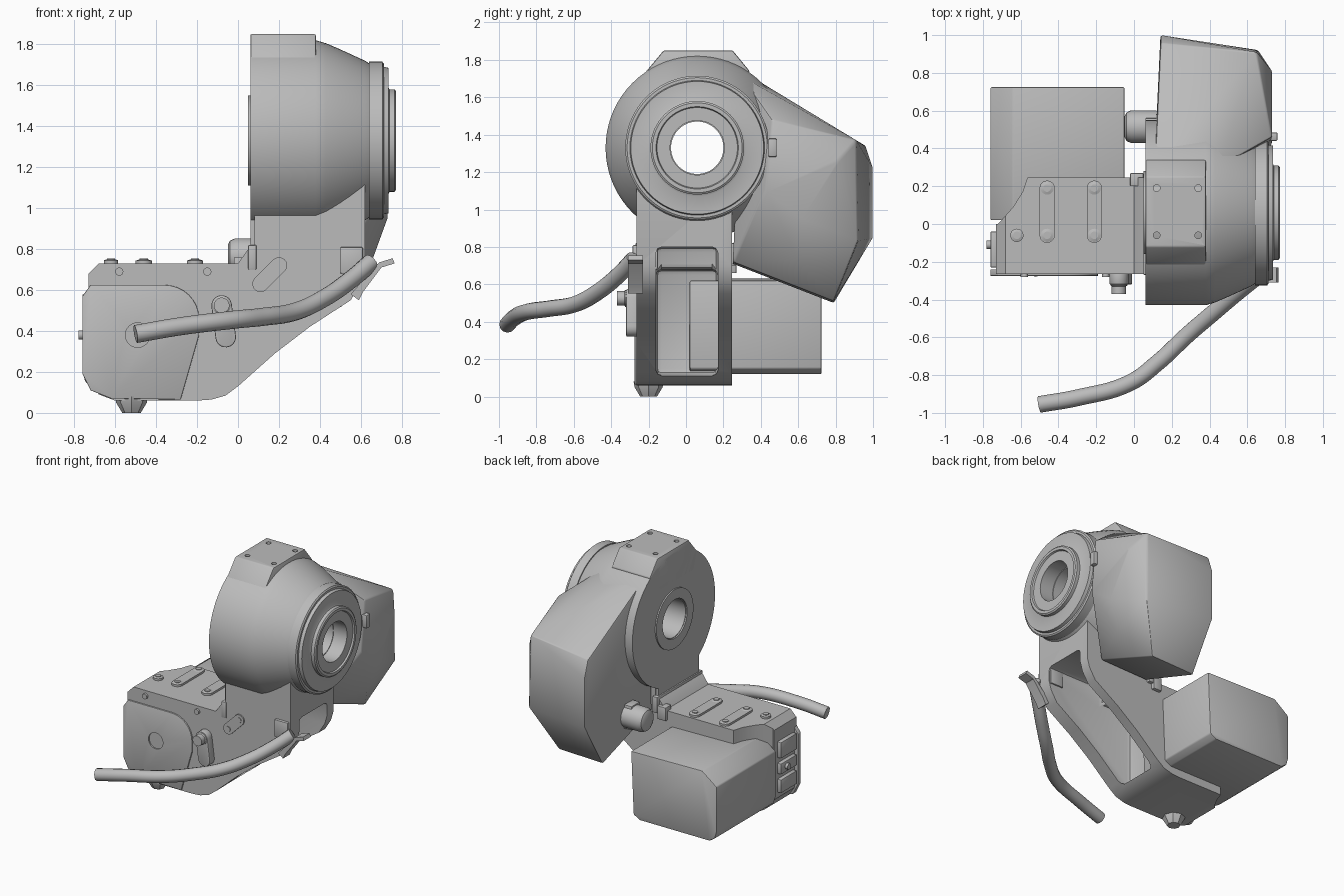
import bpy, bmesh, math
from mathutils import Vector

cube = bpy.data.objects.get("Cube")
if cube:
    bpy.data.objects.remove(cube)

grey = bpy.data.materials.new("machine grey")
grey.use_nodes = True
COLOUR = (0.5, 0.5, 0.5, 1)
grey.diffuse_color = COLOUR
grey.node_tree.nodes["Principled BSDF"].inputs["Base Color"].default_value = COLOUR


def activate(ob):
    bpy.ops.object.select_all(action='DESELECT')
    ob.select_set(True)
    bpy.context.view_layer.objects.active = ob


def finish(name, bm, bevel=0, segments=2):
    bmesh.ops.recalc_face_normals(bm, faces=bm.faces)
    me = bpy.data.meshes.new(name)
    bm.to_mesh(me)
    bm.free()
    me.materials.append(grey)
    ob = bpy.data.objects.new(name, me)
    bpy.context.collection.objects.link(ob)
    activate(ob)
    if bevel:
        m = ob.modifiers.new("bevel", 'BEVEL')
        m.width, m.segments, m.limit_method = bevel, segments, 'ANGLE'
        bpy.ops.object.modifier_apply(modifier=m.name)
    bpy.ops.object.shade_smooth_by_angle(angle=math.radians(30))
    return ob


def prism(name, pts, axis, a, b, bevel=0, segments=2):
    """Extrude a 2D outline along an axis from a to b."""
    place = {'x': lambda p, t: (t, p[0], p[1]),
             'y': lambda p, t: (p[0], t, p[1]),
             'z': lambda p, t: (p[0], p[1], t)}[axis]
    bm = bmesh.new()
    lo, hi = [[bm.verts.new(place(p, t)) for p in pts] for t in (a, b)]
    bm.faces.new(lo)
    bm.faces.new(hi)
    for i in range(len(pts)):
        j = (i + 1) % len(pts)
        bm.faces.new((lo[i], lo[j], hi[j], hi[i]))
    return finish(name, bm, bevel, segments)


def box(name, x, y, z, bevel=0):
    return prism(name, [(x[0], y[0]), (x[1], y[0]), (x[1], y[1]), (x[0], y[1])], 'z', *z, bevel)


def lathe(name, profile, centre, axis, steps=32, tube=False):
    """Turn (distance, radius) points about an axis through centre."""
    rot = Vector(axis).to_track_quat('Z', 'Y')
    bm = bmesh.new()
    rings = []
    for t, r in profile:
        angles = [2 * math.pi * i / steps for i in range(steps)]
        rings.append([bm.verts.new(Vector(centre) + rot @ Vector((r * math.cos(a), r * math.sin(a), t)))
                      for a in angles])
    pairs = list(zip(rings, rings[1:]))
    if tube:
        pairs.append((rings[-1], rings[0]))
    else:
        bm.faces.new(rings[0])
        bm.faces.new(rings[-1])
    for p, q in pairs:
        for i in range(steps):
            j = (i + 1) % steps
            bm.faces.new((p[i], p[j], q[j], q[i]))
    return finish(name, bm)


def cut(ob, cutter):
    m = ob.modifiers.new("cut", 'BOOLEAN')
    m.operation, m.solver, m.object = 'DIFFERENCE', 'EXACT', cutter
    activate(ob)
    bpy.ops.object.modifier_apply(modifier=m.name)
    bpy.data.objects.remove(cutter)
    bpy.ops.object.shade_smooth_by_angle(angle=math.radians(30))


def capsule(p, q, r, n=10):
    """Outline of a rounded slot between two points."""
    a0 = math.atan2(q[1] - p[1], q[0] - p[0])
    pts = []
    for c, start in ((q, a0 - math.pi / 2), (p, a0 + math.pi / 2)):
        pts += [(c[0] + r * math.cos(start + math.pi * i / n),
                 c[1] + r * math.sin(start + math.pi * i / n)) for i in range(n + 1)]
    return pts


X, Y, Z = (1, 0, 0), (0, 1, 0), (0, 0, 1)
HUB = (0, 0.06, 1.33)

# Hollow drum with stepped output flange
lathe("drum", [(0.06, 0.14), (0.06, 0.49), (0.38, 0.49), (0.43, 0.475), (0.50, 0.445),
               (0.62, 0.39), (0.65, 0.37), (0.65, 0.14)], HUB, X, 72, True)
lathe("output_flange", [(0.62, 0.145), (0.64, 0.385), (0.705, 0.385), (0.712, 0.375), (0.712, 0.36),
                        (0.735, 0.355), (0.735, 0.26), (0.74, 0.25), (0.765, 0.25), (0.772, 0.24),
                        (0.772, 0.22), (0.76, 0.215), (0.76, 0.145)], HUB, X, 72, True)
lathe("rear_ring", [(0.05, 0.145), (0.05, 0.22), (0.07, 0.22), (0.07, 0.145)], HUB, X, 64, True)

# Mounting pad on top of the drum
pad = prism("top_pad", [(-0.12, 1.85), (0.25, 1.85), (0.34, 1.74), (0.30, 1.6),
                        (-0.18, 1.6), (-0.22, 1.73)], 'x', 0.06, 0.38, 0.008)
for x in (0.12, 0.34):
    for y in (-0.06, 0.19):
        cut(pad, lathe("hole_cutter", [(1.8, 0.018), (1.9, 0.018)], (x, y, 0), Z, 16))

# Faceted gear cover behind the drum
bm = bmesh.new()
for co in [(0.11, 0.30, 1.74), (0.14, 0.96, 1.34), (0.14, 1.0, 1.22), (0.14, 1.0, 0.85),
           (0.14, 0.79, 0.5), (0.11, 0.36, 0.7), (0.11, 0.25, 0.71),
           (0.45, 0.30, 1.71), (0.65, 0.91, 1.37), (0.73, 0.81, 1.26), (0.73, 0.46, 1.48),
           (0.73, 0.42, 1.10), (0.73, 0.62, 0.95), (0.66, 0.92, 0.83), (0.5, 0.79, 0.51),
           (0.65, 0.60, 0.73), (0.5, 0.25, 0.72)]:
    bm.verts.new(co)
bmesh.ops.convex_hull(bm, input=bm.verts)
bmesh.ops.dissolve_limit(bm, angle_limit=0.03, verts=bm.verts, edges=bm.edges)
finish("gear_cover", bm, 0.012)
box("cover_tab", (0.70, 0.76), (0.44, 0.485), (1.28, 1.38), 0.008)

# Arm casting: body, sloping underside and column up to the drum
arm = prism("arm_body", [(-0.73, 0.68), (-0.68, 0.73), (0.0, 0.73), (0.05, 0.80), (0.08, 0.82),
                         (0.08, 1.13), (0.62, 1.13), (0.62, 0.70), (0.60, 0.63), (0.55, 0.55),
                         (0.35, 0.42), (0.18, 0.29), (0.0, 0.13), (-0.06, 0.085), (-0.13, 0.065),
                         (-0.2, 0.06), (-0.60, 0.06), (-0.68, 0.09), (-0.73, 0.16)],
            'y', -0.265, 0.245)
cut(arm, prism("channel_cutter", [(0.8, 0.8), (0.15, 0.8), (0.15, 0.68), (-0.1, 0.68), (-0.1, 0.12),
                                  (0.0, 0.11), (0.0, -0.1), (0.8, -0.1)], 'y', -0.16, 0.17, 0.03))
cut(arm, prism("corner_cutter", [(-0.9, -0.02), (-0.72, 0.0), (-0.64, 0.09), (-0.59, 0.17),
                                 (-0.57, 0.23), (-0.54, 0.3), (-0.9, 0.3)], 'z', 0.0, 0.9))
box("column_rib", (0.05, 0.09), (-0.27, 0.27), (0.70, 0.82), 0.005)
box("column_back_plate", (0.06, 0.09), (-0.24, 0.24), (0.80, 1.05))
box("shoulder_block", (-0.02, 0.05), (0.2, 0.27), (0.66, 0.76), 0.005)

# Front access cover with its round opening
arc = [(-0.36 + 0.17 * math.sin(a), 0.46 + 0.165 * math.cos(a))
       for a in [math.pi / 2 * i / 8 for i in range(9)]]
cover = prism("front_cover", [(-0.76, 0.57), (-0.72, 0.625)] + arc +
              [(-0.19, 0.38), (-0.28, 0.065), (-0.62, 0.07), (-0.72, 0.11), (-0.76, 0.19)],
              'y', -0.275, -0.24, 0.004)
cut(cover, lathe("opening_cutter", [(-0.4, 0.06), (-0.255, 0.06)], (-0.49, 0, 0.38), Y))

# Latches and stud on the outer end
for z0, z1 in ((0.20, 0.30), (0.34, 0.42), (0.46, 0.58)):
    box("end_latch", (-0.76, -0.72), (-0.23, -0.04), (z0, z1), 0.006)
lathe("end_stud", [(-0.78, 0.022), (-0.72, 0.022)], (0, -0.11, 0.38), X, 16)

# Drive motor behind the arm
prism("motor", [(-0.05, 0.62), (-0.64, 0.63), (-0.76, 0.54), (-0.76, 0.20), (-0.745, 0.15),
                (-0.70, 0.12), (-0.12, 0.12), (-0.07, 0.15)], 'y', 0.02, 0.725, 0.008)
lathe("motor_flange", [(0.2, 0.24), (0.27, 0.24)], (-0.33, 0, 0.37), Y)
lathe("sensor_cap", [(-0.05, 0.055), (-0.04, 0.075), (-0.015, 0.087), (0.12, 0.087)], (0, 0.515, 0.765), X)
box("sensor_bracket", (0.06, 0.13), (0.46, 0.56), (0.68, 0.86), 0.005)

# Bolt bosses on the upper deck
for x in (-0.46, -0.21):
    prism("deck_slot_pad", capsule((x, -0.06), (x, 0.19), 0.04), 'z', 0.72, 0.745)
for x, y in ((-0.62, -0.06), (-0.46, -0.06), (-0.46, 0.19), (-0.21, -0.06), (-0.21, 0.19)):
    lathe("deck_bolt", [(0.72, 0.035), (0.745, 0.035), (0.75, 0.02), (0.755, 0.02)], (x, y, 0), Z, 20)

# Connector, link tab and bolts on the front
prism("connector_plate", capsule((-0.08, 0.525), (-0.06, 0.37), 0.05), 'y', -0.32, -0.25, 0.006)
lathe("connector", [(-0.37, 0.038), (-0.33, 0.038), (-0.325, 0.045), (-0.3, 0.045)], (-0.08, 0, 0.525), Y)
prism("link_tab", capsule((0.11, 0.63), (0.20, 0.72), 0.04), 'y', -0.275, -0.25)
for x, z in ((0.11, 0.63), (0.20, 0.72), (-0.58, 0.69), (-0.15, 0.69)):
    lathe("front_bolt", [(-0.28, 0.02), (-0.25, 0.02)], (x, 0, z), Y, 16)

# Foot stud underneath
lathe("foot_stud", [(0, 0.045), (0.05, 0.075), (0.08, 0.08)], (-0.52, -0.2, 0), Z, 8)

# Curved hose and the clip that holds it
curve = bpy.data.curves.new("hose", 'CURVE')
curve.dimensions, curve.bevel_depth, curve.bevel_resolution = '3D', 0.044, 4
curve.use_fill_caps = True
path = [(-0.5, -0.955, 0.385), (-0.3, -0.92, 0.42), (-0.02, -0.84, 0.455), (0.13, -0.73, 0.47),
        (0.28, -0.59, 0.495), (0.42, -0.47, 0.56), (0.55, -0.36, 0.65), (0.65, -0.28, 0.735)]
spline = curve.splines.new('BEZIER')
spline.bezier_points.add(len(path) - 1)
for point, co in zip(spline.bezier_points, path):
    point.co = co
    point.handle_left_type = point.handle_right_type = 'AUTO'
curve.materials.append(grey)
hose = bpy.data.objects.new("hose", curve)
bpy.context.collection.objects.link(hose)
box("clip_plate", (0.50, 0.61), (-0.285, -0.15), (0.68, 0.81), 0.006)
prism("clip_strap", [(0.55, 0.58), (0.59, 0.55), (0.61, 0.59), (0.70, 0.71), (0.765, 0.73),
                     (0.755, 0.755), (0.69, 0.735)], 'y', -0.31, -0.23)
